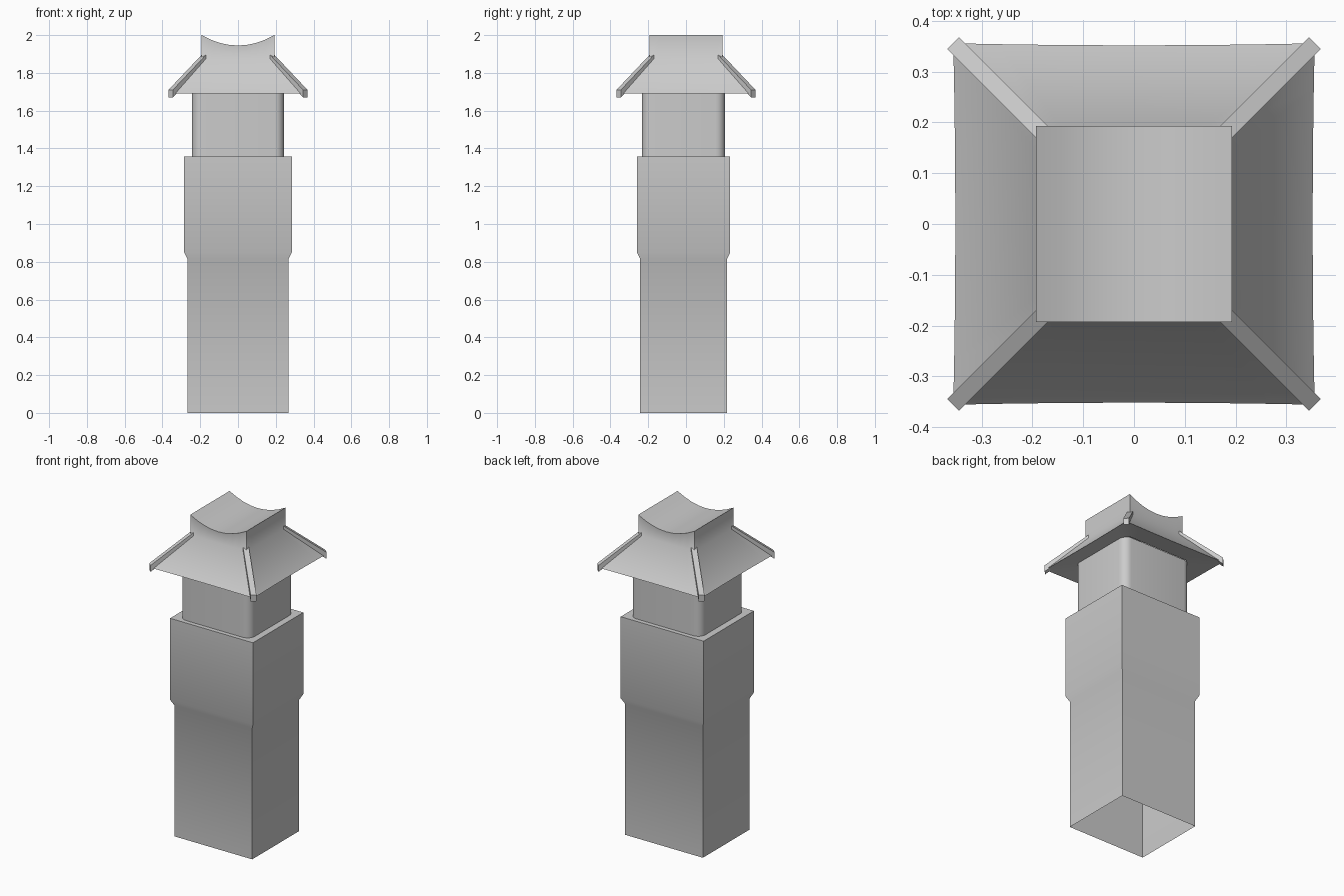
import bpy, bmesh, math
from mathutils import Matrix, Vector

if "Cube" in bpy.data.objects:
    bpy.data.objects.remove(bpy.data.objects["Cube"], do_unlink=True)

grey = bpy.data.materials.new("plain_grey")
grey.use_nodes = True
colour = (0.6, 0.6, 0.6, 1)
grey.diffuse_color = colour
grey.node_tree.nodes["Principled BSDF"].inputs["Base Color"].default_value = colour


def finish(bm, name, smooth_angle=None):
    bmesh.ops.recalc_face_normals(bm, faces=bm.faces)
    mesh = bpy.data.meshes.new(name)
    bm.to_mesh(mesh)
    bm.free()
    mesh.materials.append(grey)
    obj = bpy.data.objects.new(name, mesh)
    bpy.context.collection.objects.link(obj)
    if smooth_angle:
        bpy.ops.object.select_all(action="DESELECT")
        obj.select_set(True)
        bpy.context.view_layer.objects.active = obj
        bpy.ops.object.shade_smooth_by_angle(angle=math.radians(smooth_angle))
    return obj


def loft(bm, rings):
    """Join closed rings of points with quads; return the vertex rings."""
    loops = [[bm.verts.new(p) for p in ring] for ring in rings]
    for a, b in zip(loops, loops[1:]):
        for i in range(len(a)):
            j = (i + 1) % len(a)
            bm.faces.new((a[i], a[j], b[j], b[i]))
    return loops


def rounded_rect(hx, hy, z, y0, radius=0, steps=0):
    points = []
    for k, (sx, sy) in enumerate(((1, 1), (-1, 1), (-1, -1), (1, -1))):
        for s in range(steps + 1):
            a = (k + s / max(steps, 1)) * math.pi / 2
            points.append((sx * (hx - radius) + radius * math.cos(a),
                           y0 + sy * (hy - radius) + radius * math.sin(a), z))
    return points


SHIFT = -0.013  # the shaft sits slightly forward of the roof

# Square shaft, open underneath, with a wider upper block
bm = bmesh.new()
loops = loft(bm, [rounded_rect(hx, hy, z, SHIFT) for hx, hy, z in (
    (0.268, 0.23, 0), (0.268, 0.23, 0.815), (0.285, 0.247, 0.85), (0.285, 0.247, 1.357))])
bm.faces.new(loops[-1])
finish(bm, "shaft", 40)

# Neck with rounded corners
bm = bmesh.new()
loft(bm, [rounded_rect(0.244, 0.22, z, SHIFT, 0.05, 6) for z in (1.357, 1.71)])
finish(bm, "neck", 40)

# Hipped roof rising into a square cap with a sagging top
N = 8


def square_ring(half, height, bow=0):
    points = []
    for k in range(4):
        turn = Matrix.Rotation(k * math.pi / 2, 3, "Z")
        for i in range(N):
            t = 2 * i / N - 1
            p = turn @ Vector((t * half, -half + bow * (1 - t * t), 0))
            p.z = height(p.x / half)
            points.append(p)
    return points


bm = bmesh.new()
loops = loft(bm, [
    square_ring(0.21, lambda u: 1.71),
    square_ring(0.356, lambda u: 1.69, 0.004),
    square_ring(0.193, lambda u: 1.875),
    square_ring(0.193, lambda u: 1.945 + 0.055 * u * u)])
top = loops[-1]
for i in range(N):
    strip = [top[i], top[i + 1], top[3 * N - i - 1], top[3 * N - i]]
    if i == 0:
        strip = [top[0], top[1], top[3 * N - 1]] + top[3 * N:]
    elif i == N - 1:
        strip = [top[i]] + top[N:2 * N + 2]
    bm.faces.new(strip)
finish(bm, "roof", 50)

# Sloping ribs on the four hips
profile = ((0.504, 1.71), (0.504, 1.67), (0.25, 1.86), (0.25, 1.9))
bm = bmesh.new()
for k in range(4):
    turn = Matrix.Rotation(math.radians(45 + 90 * k), 3, "Z")
    sides = loft(bm, [[turn @ Vector((r, w, z)) for r, z in profile]
                      for w in (-0.0165, 0.0165)])
    for side in sides:
        bm.faces.new(side)
finish(bm, "roof_ribs")
